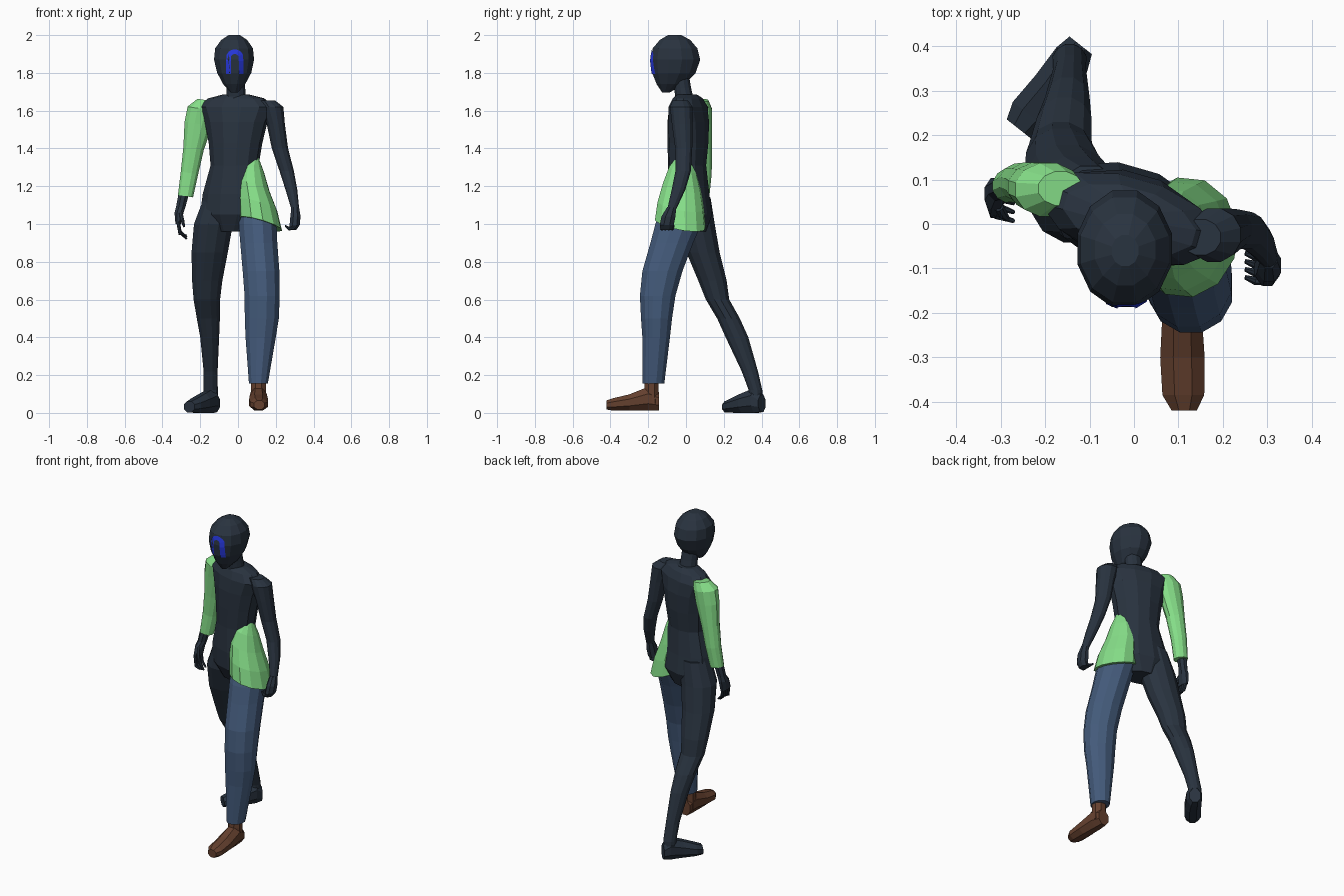
import bpy, bmesh, math
from mathutils import Vector
from mathutils.bvhtree import BVHTree


def material(name, rgb):
    m = bpy.data.materials.new(name)
    m.diffuse_color = (*rgb, 1)
    return m


DARK = material("charcoal navy", (0.022, 0.033, 0.050))
GREEN = material("light green", (0.24, 0.74, 0.25))
DENIM = material("denim blue", (0.058, 0.105, 0.20))
BROWN = material("shoe brown", (0.13, 0.052, 0.028))
BLUE = material("bright blue", (0.02, 0.04, 0.75))


def finish(name, bm, mat):
    mesh = bpy.data.meshes.new(name)
    bm.to_mesh(mesh)
    mesh.materials.append(mat)
    ob = bpy.data.objects.new(name, mesh)
    bpy.context.collection.objects.link(ob)
    return ob


def loft(name, rings, mat, u=(1, 0, 0), v=(0, 1, 0), n=12):
    """Skin through rings (x, y, z, half width along u, half depth along v)."""
    u, v = Vector(u), Vector(v)
    bm = bmesh.new()
    loops = []
    for x, y, z, ru, rv in rings:
        loop = []
        for i in range(n):
            a = 2 * math.pi * (i + 0.5) / n
            k = 1 / math.cos(math.pi / n)
            loop.append(bm.verts.new(Vector((x, y, z)) + u * ru * k * math.cos(a) + v * rv * k * math.sin(a)))
        loops.append(loop)
    for a, b in zip(loops, loops[1:]):
        for i in range(n):
            j = (i + 1) % n
            bm.faces.new((a[i], a[j], b[j], b[i]))
    bm.faces.new(loops[0])
    bm.faces.new(loops[-1])
    bmesh.ops.recalc_face_normals(bm, faces=bm.faces)
    return finish(name, bm, mat), bm


def finger(name, pts, r):
    p = [Vector(q) for q in pts]
    d = (p[-1] - p[0]).normalized()
    u = d.cross(Vector((0.1, 1, 0.1))).normalized()
    w = d.cross(u)
    loft(name, [(*q, r * s, r * s) for q, s in zip(p, (1, 0.9, 0.5))], DARK, u, w, 8)


yaw = math.radians(-16)
BU = (math.cos(yaw), math.sin(yaw), 0)
BV = (-math.sin(yaw), math.cos(yaw), 0)

# head and neck
head, head_bm = loft("head", [
    (-.02, -.108, 1.695, .018, .018), (-.02, -.08, 1.74, .058, .075),
    (-.02, -.064, 1.80, .09, .115), (-.021, -.056, 1.87, .106, .131),
    (-.021, -.058, 1.93, .10, .118), (-.02, -.058, 1.975, .068, .08),
    (-.02, -.06, 2.0, .03, .035)], DARK)
loft("neck", [(-.012, 0, 1.64, .075, .06), (-.01, -.01, 1.675, .052, .047),
              (-.012, -.018, 1.72, .05, .045), (-.015, -.03, 1.79, .05, .045)], DARK)

# arch painted on the face, draped on the head surface
tree = BVHTree.FromBMesh(head_bm)
path = [(-1, 1.795 + .017 * i) for i in range(5)]
outline = [((-.063, z), (-.038, z)) for s, z in path]
for i in range(1, 8):
    a = math.pi - math.pi * i / 8
    outline.append(tuple((-.017 + r * math.cos(a), 1.88 + (r - .001) * math.sin(a)) for r in (.046, .021)))
outline += [((.029, z), (.004, z)) for s, z in reversed(path)]
bm = bmesh.new()
pairs = []
for pair in outline:
    row = []
    for x, z in pair:
        hit = tree.ray_cast(Vector((x, -1, z)), Vector((0, 1, 0)))[0]
        row.append(bm.verts.new((x, hit.y - .004, z)))
    pairs.append(row)
for a, b in zip(pairs, pairs[1:]):
    bm.faces.new((a[0], a[1], b[1], b[0]))
bmesh.ops.recalc_face_normals(bm, faces=bm.faces)
bm.normal_update()
if sum(f.normal.y for f in bm.faces) > 0:
    bmesh.ops.reverse_faces(bm, faces=bm.faces)
finish("face_arch", bm, BLUE)

# torso, turned with the stride
loft("torso", [
    (-.01, .005, 1.685, .07, .05), (-.01, .01, 1.665, .15, .07),
    (-.01, .012, 1.62, .20, .09), (-.01, .012, 1.54, .165, .102),
    (-.013, .01, 1.43, .14, .102), (-.018, .006, 1.31, .125, .095),
    (-.02, .01, 1.16, .165, .105), (-.02, .02, 1.05, .18, .11),
    (-.03, .03, .96, .10, .07)], DARK, BU, BV)

# flared jacket tail on one hip
loft("jacket_tail", [
    (.088, -.015, 1.355, .022, .03), (.075, -.018, 1.29, .063, .072),
    (.078, -.022, 1.2, .088, .10), (.1, -.028, 1.1, .107, .122),
    (.115, -.03, 1.0, .117, .134)], GREEN, (.98, -.1, -.25), (.1, .98, -.2))

# trailing leg and foot
loft("back_leg", [
    (-.10, .045, 1.14, .08, .085), (-.13, .055, 1.0, .103, .097),
    (-.15, .09, .85, .096, .088), (-.163, .14, .7, .08, .075),
    (-.165, .167, .6, .07, .062), (-.157, .225, .5, .061, .06),
    (-.15, .27, .4, .05, .06), (-.145, .338, .22, .037, .043),
    (-.145, .368, .12, .038, .036), (-.145, .37, .05, .038, .036)], DARK)
loft("back_foot", [
    (-.12, .402, .05, .032, .045), (-.14, .37, .065, .044, .065),
    (-.185, .305, .052, .047, .052), (-.235, .245, .038, .048, .037),
    (-.258, .213, .032, .036, .029)], DARK, (.785, -.62, 0), (0, 0, 1), 8)

# leading leg in jeans, with a shoe
loft("jeans_leg", [
    (.095, -.025, 1.12, .085, .09), (.104, -.04, 1.0, .10, .122),
    (.11, -.075, .9, .098, .113), (.122, -.125, .75, .097, .106),
    (.128, -.15, .62, .093, .094), (.126, -.156, .5, .09, .082),
    (.12, -.158, .4, .08, .073), (.108, -.173, .155, .05, .058)], DENIM)
loft("shoe_ankle", [(.108, -.18, .05, .042, .038), (.108, -.183, .13, .04, .038),
                    (.108, -.18, .19, .038, .036)], BROWN, n=8)
loft("shoe", [
    (.108, -.142, .06, .036, .047), (.108, -.2, .075, .044, .063),
    (.109, -.3, .055, .05, .043), (.111, -.385, .045, .047, .033),
    (.113, -.42, .042, .028, .024)], BROWN, (1, 0, 0), (0, 0, 1), 8)

# bare arm with a loose fist
loft("bare_arm", [
    (.15, -.03, 1.655, .045, .04), (.18, -.025, 1.62, .06, .06),
    (.2, -.02, 1.53, .048, .055), (.222, -.012, 1.4, .043, .045),
    (.258, -.015, 1.28, .038, .041), (.283, -.04, 1.18, .031, .036),
    (.303, -.075, 1.08, .021, .024)], DARK)
loft("fist", [(.303, -.075, 1.09, .02, .024), (.304, -.093, 1.04, .027, .037),
              (.3, -.102, .995, .027, .037), (.288, -.102, .968, .02, .028)], DARK, n=8)
for i in range(4):
    y = -.128 + .018 * i
    finger(f"fist_finger_{i + 1}", [(.3, y, .98), (.272, y, .975), (.25, y + .008, .99)], .01)

# sleeved arm with an open hand
loft("sleeve", [
    (-.165, .08, 1.655, .05, .038), (-.193, .077, 1.61, .074, .06),
    (-.21, .083, 1.53, .073, .055), (-.235, .09, 1.4, .054, .048),
    (-.257, .094, 1.27, .046, .042), (-.278, .086, 1.147, .04, .038)],
     GREEN, (1, 0, -.15))
loft("open_hand", [(-.285, .085, 1.17, .028, .028), (-.303, .077, 1.09, .025, .025),
                   (-.312, .068, 1.06, .024, .036), (-.317, .056, 1.0, .014, .042)], DARK, n=8)
for i in range(4):
    y = .085 - .02 * i
    finger(f"hand_finger_{i + 1}", [(-.317, y, 1.01), (-.307, y - .006, .96 - .004 * i),
                                    (-.272, y - .018, .92 + .01 * abs(i - 1))], .0095)
finger("hand_thumb", [(-.305, .04, 1.06), (-.295, .022, 1.02), (-.285, .012, .985)], .011)
